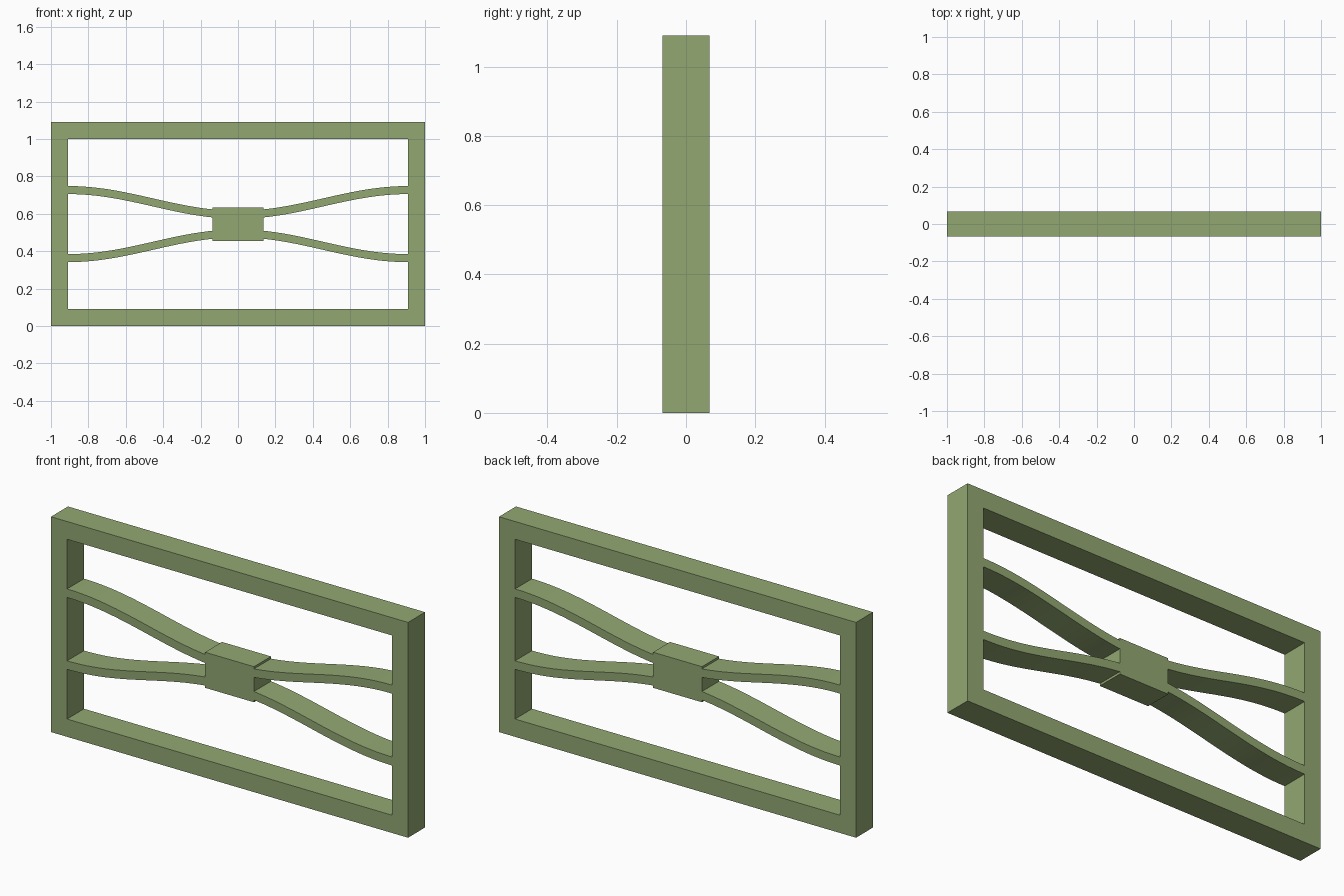
import bpy, bmesh, math

if "Cube" in bpy.data.objects:
    bpy.data.objects.remove(bpy.data.objects["Cube"])

W, H, T, D = 1.0, 1.09, 0.09, 0.068    # half width, height, bar thickness, half depth
HUB_X, HUB_Z, MID = 0.137, 0.09, H / 2
BEAM_T, BEAM_END, DROP = 0.043, 0.182, 0.132

mat = bpy.data.materials.new("green")
mat.diffuse_color = (0.29, 0.39, 0.17, 1)
mat.use_nodes = True
mat.node_tree.nodes["Principled BSDF"].inputs["Base Color"].default_value = mat.diffuse_color


def strip(name, rail_a, rail_b, closed=False):
    """Solid of full depth between two matching rails in the xz plane."""
    bm = bmesh.new()
    rings = []
    for (ax, az), (bx, bz) in zip(rail_a, rail_b):
        pts = [(ax, -D, az), (bx, -D, bz), (bx, D, bz), (ax, D, az)]
        rings.append([bm.verts.new(p) for p in pts])
    n = len(rings)
    for i in range(n if closed else n - 1):
        r, s = rings[i], rings[(i + 1) % n]
        for k in range(4):
            m = (k + 1) % 4
            bm.faces.new((r[k], r[m], s[m], s[k]))
    if not closed:
        bm.faces.new(rings[0])
        bm.faces.new(rings[-1])
    bmesh.ops.recalc_face_normals(bm, faces=bm.faces)
    me = bpy.data.meshes.new(name)
    bm.to_mesh(me)
    bm.free()
    me.materials.append(mat)
    ob = bpy.data.objects.new(name, me)
    bpy.context.collection.objects.link(ob)
    return ob


def rect(x, z0, z1):
    return [(-x, z0), (x, z0), (x, z1), (-x, z1)]


# Outer rectangular frame
strip("frame", rect(W, 0, H), rect(W - T, T, H - T), closed=True)

# Central block
strip("centre_block", [(-HUB_X, MID - HUB_Z), (HUB_X, MID - HUB_Z)],
      [(-HUB_X, MID + HUB_Z), (HUB_X, MID + HUB_Z)])

# Four cosine-curved flexible beams from frame to block
N = 28
span = W - T
for side, sname in ((-1, "left"), (1, "right")):
    for up, uname in ((-1, "lower"), (1, "upper")):
        low, high = [], []
        for i in range(N + 1):
            x = span + (HUB_X - span) * i / N
            u = (span - x) / span
            z = MID + up * (BEAM_END - DROP * (1 - math.cos(math.pi * u)) / 2)
            low.append((side * x, z - BEAM_T / 2))
            high.append((side * x, z + BEAM_T / 2))
        beam = strip(f"{uname}_{sname}_beam", low, high)
        bpy.ops.object.select_all(action='DESELECT')
        beam.select_set(True)
        bpy.context.view_layer.objects.active = beam
        bpy.ops.object.shade_smooth_by_angle(angle=math.radians(30))
